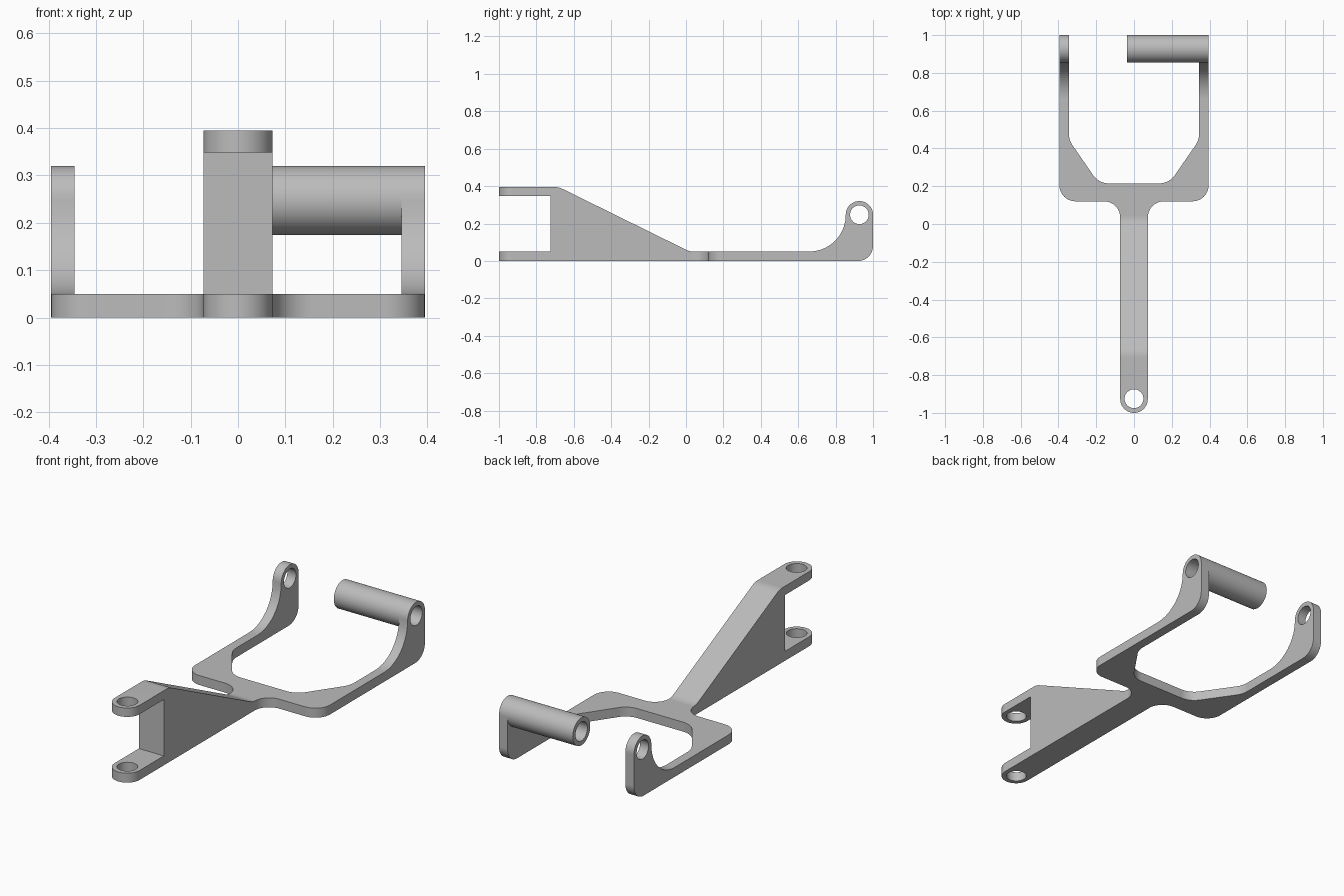
import bpy, bmesh, math
from mathutils import Vector

cube = bpy.data.objects.get("Cube")
if cube:
    bpy.data.objects.remove(cube, do_unlink=True)

# Material
grey = bpy.data.materials.new("plain grey")
grey.use_nodes = True
colour = (0.5, 0.5, 0.5, 1)
grey.diffuse_color = colour
grey.node_tree.nodes["Principled BSDF"].inputs["Base Color"].default_value = colour

# Main sizes
WIDTH, WALL, STEM, PLATE, BORE = 0.395, 0.05, 0.073, 0.05, 0.05
PIVOT_Y, PIVOT_Z = 0.927, 0.247


def rounded(corners, steps=10):
    """Turn (a, b, radius) corners into an outline with arc fillets."""
    out = []
    for i, (a, b, r) in enumerate(corners):
        p = Vector((a, b))
        if not r:
            out.append(p)
            continue
        u = (Vector(corners[i - 1][:2]) - p).normalized()
        v = (Vector(corners[(i + 1) % len(corners)][:2]) - p).normalized()
        half = u.angle(v) / 2
        centre = p + (u + v).normalized() * (r / math.sin(half))
        start = p + u * (r / math.tan(half)) - centre
        end = p + v * (r / math.tan(half)) - centre
        sweep = math.atan2(start.x * end.y - start.y * end.x, start.dot(end))
        for k in range(steps + 1):
            t = sweep * k / steps
            c, s = math.cos(t), math.sin(t)
            out.append(centre + Vector((start.x * c - start.y * s,
                                        start.x * s + start.y * c)))
    return out


def prism(name, outline, axis, low, high):
    """Extrude an outline along x (outline is y,z) or along z (outline is x,y)."""
    place = (lambda p: (low, p[0], p[1])) if axis == "x" else (lambda p: (p[0], p[1], low))
    bm = bmesh.new()
    face = bm.faces.new([bm.verts.new(place(p)) for p in outline])
    grown = bmesh.ops.extrude_face_region(bm, geom=[face])["geom"]
    shift = Vector((high - low, 0, 0)) if axis == "x" else Vector((0, 0, high - low))
    bmesh.ops.translate(bm, vec=shift,
                        verts=[g for g in grown if isinstance(g, bmesh.types.BMVert)])
    bmesh.ops.remove_doubles(bm, verts=bm.verts, dist=0.0005)
    bmesh.ops.recalc_face_normals(bm, faces=bm.faces)
    mesh = bpy.data.meshes.new(name)
    bm.to_mesh(mesh)
    bm.free()
    obj = bpy.data.objects.new(name, mesh)
    bpy.context.collection.objects.link(obj)
    mesh.materials.append(grey)
    return obj


def circle(a, b, r, n=40):
    return [(a + r * math.cos(math.tau * k / n), b + r * math.sin(math.tau * k / n))
            for k in range(n)]


def combine(obj, tool, operation):
    mod = obj.modifiers.new(operation, "BOOLEAN")
    mod.operation, mod.object, mod.solver = operation, tool, "EXACT"
    bpy.context.view_layer.objects.active = obj
    bpy.ops.object.modifier_apply(modifier=mod.name)
    bpy.data.objects.remove(tool, do_unlink=True)


def finish(obj):
    bpy.ops.object.select_all(action="DESELECT")
    obj.select_set(True)
    bpy.context.view_layer.objects.active = obj
    bpy.ops.object.shade_smooth_by_angle(angle=math.radians(25))
    mod = obj.modifiers.new("even shading", "WEIGHTED_NORMAL")
    mod.keep_sharp = True


# Plan outline of the fork and stem, one half then mirrored
inner = WIDTH - WALL
half_plan = [(STEM, -1, STEM * 0.999), (STEM, 0.12, 0.085), (WIDTH, 0.12, 0.085),
             (WIDTH, 1, 0), (inner, 1, 0), (inner, 0.445, 0.11), (0.186, 0.215, 0.1)]
plan = half_plan + [(-x, y, r) for x, y, r in reversed(half_plan)]
bracket = prism("fork_bracket", rounded(plan), "z", -0.1, 0.6)

# Side profile: slotted clevis, sloping web, flat plate, upright lug
lug = 0.073
top = PIVOT_Z + lug
side = [(-1.1, 0, 0), (1, 0, 0.08), (1, top, lug * 0.999), (1 - 2 * lug, top, lug * 0.999),
        (1 - 2 * lug, PLATE, 0.195), (0.02, PLATE, 0.1), (-0.68, 0.395, 0.1),
        (-1.1, 0.395, 0), (-1.1, 0.348, 0), (-0.725, 0.348, 0),
        (-0.725, PLATE, 0), (-1.1, PLATE, 0)]
combine(bracket, prism("side_cutter", rounded(side), "x", -0.6, 0.6), "INTERSECT")

# Bores through the clevis and the two lugs
combine(bracket, prism("pin_cutter", circle(0, -0.925, BORE), "z", -0.2, 0.7), "DIFFERENCE")
combine(bracket, prism("pivot_cutter", circle(PIVOT_Y, PIVOT_Z, BORE), "x", -0.7, 0.7),
        "DIFFERENCE")
finish(bracket)

# Hollow sleeve reaching inward from the left lug
sleeve = prism("pivot_sleeve", circle(PIVOT_Y, PIVOT_Z, lug), "x", -0.037, inner)
combine(sleeve, prism("sleeve_cutter", circle(PIVOT_Y, PIVOT_Z, BORE), "x", -0.5, 0.7),
        "DIFFERENCE")
finish(sleeve)
